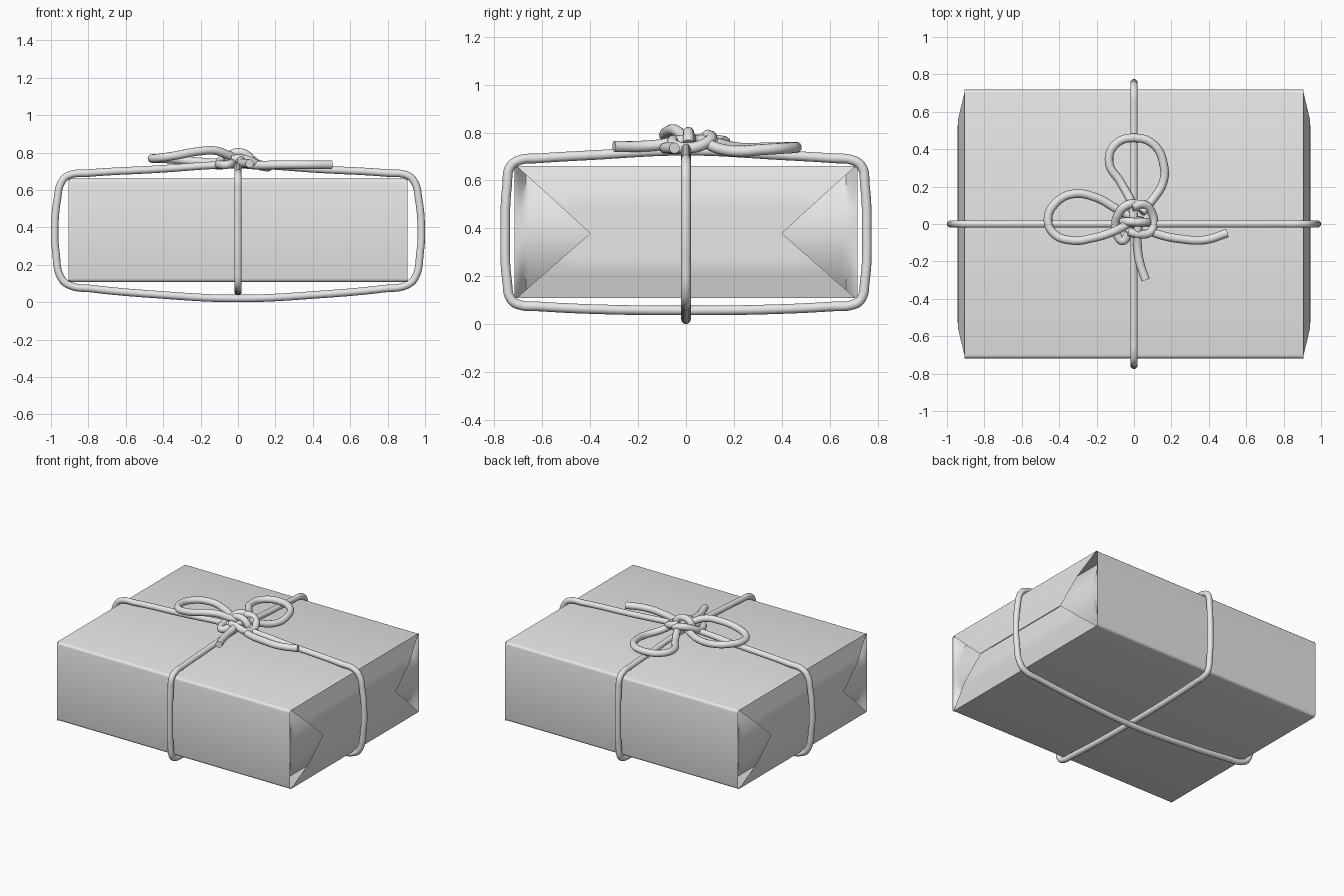
import bpy, bmesh

if "Cube" in bpy.data.objects:
    bpy.data.objects.remove(bpy.data.objects["Cube"])

grey = bpy.data.materials.new("light grey")
grey.diffuse_color = (0.8, 0.8, 0.8, 1)
grey.use_nodes = True
grey.node_tree.nodes["Principled BSDF"].inputs["Base Color"].default_value = grey.diffuse_color

HX, HY, Z0, Z1 = 0.905, 0.718, 0.108, 0.66
ZM = (Z0 + Z1) / 2


def finish(ob, angle=0.6):
    bpy.ops.object.select_all(action='DESELECT')
    ob.select_set(True)
    bpy.context.view_layer.objects.active = ob
    if ob.type == 'CURVE':
        bpy.ops.object.convert(target='MESH')
        ob = bpy.context.object
    ob.data.materials.clear()
    ob.data.materials.append(grey)
    bpy.ops.object.shade_smooth_by_angle(angle=angle)


def from_bmesh(name, bm):
    me = bpy.data.meshes.new(name)
    bm.to_mesh(me)
    bm.free()
    ob = bpy.data.objects.new(name, me)
    bpy.context.collection.objects.link(ob)
    finish(ob)


def sheet(name, fn, nu, nv, side):
    """Surface fn(u, v) with its normals facing the given x side."""
    bm = bmesh.new()
    rows = [[bm.verts.new(fn(i / nu, j / nv)) for j in range(nv + 1)] for i in range(nu + 1)]
    for i in range(nu):
        for j in range(nv):
            bm.faces.new((rows[i][j], rows[i + 1][j], rows[i + 1][j + 1], rows[i][j + 1]))
    bm.normal_update()
    if sum(f.normal.x for f in bm.faces) * side < 0:
        bmesh.ops.reverse_faces(bm, faces=bm.faces[:])
    from_bmesh(name, bm)


def rope(name, pts, radius, cyclic=False):
    cu = bpy.data.curves.new(name, 'CURVE')
    cu.dimensions = '3D'
    cu.bevel_depth = radius
    cu.bevel_resolution = 4
    cu.resolution_u = 8
    cu.use_fill_caps = True
    sp = cu.splines.new('BEZIER')
    sp.bezier_points.add(len(pts) - 1)
    for bp, p in zip(sp.bezier_points, pts):
        bp.co = p
        bp.handle_left_type = bp.handle_right_type = 'AUTO'
    sp.use_cyclic_u = cyclic
    ob = bpy.data.objects.new(name, cu)
    bpy.context.collection.objects.link(ob)
    finish(ob, 0.9)


# Wrapped body: a tube with rounded long edges, open at both ends
bm = bmesh.new()
bmesh.ops.create_cube(bm, size=1)
for v in bm.verts:
    v.co = (v.co.x * 2 * HX, v.co.y * 2 * HY, ZM + v.co.z * (Z1 - Z0))
bm.normal_update()
bmesh.ops.delete(bm, geom=[f for f in bm.faces if abs(f.normal.x) > 0.9], context='FACES_ONLY')
long_edges = [e for e in bm.edges if abs(e.verts[0].co.x - e.verts[1].co.x) > 0.1]
bmesh.ops.bevel(bm, geom=long_edges, offset=0.018, segments=3, profile=0.5, affect='EDGES')
from_bmesh("box_body", bm)

# Folded paper ends
for sx, end in ((1, "right"), (-1, "left")):
    for sz, level in ((1, "upper"), (-1, "lower")):
        def fold(u, v):
            half = 0.708 + (0.40 - 0.708) * v
            z = ZM + sz * ((Z1 - ZM) * (1 - v) - 0.005 * v * sz)
            x = HX + 0.035 * min(1, v / 0.5) + (0.004 * v if sz > 0 else 0)
            return (sx * x, (2 * u - 1) * half, z)
        sheet(f"{level}_flap_{end}", fold, 12, 8, sx)
    for sy, where in ((1, "back"), (-1, "front")):
        def tuck(u, v):
            t = 2 * v - 1
            s = min(1, u / 0.14)
            s = s * s * (3 - 2 * s)
            y = HY - 0.002 - 0.38 * u
            return (sx * (HX - 0.002 - 0.11 * s * t * t), sy * y, ZM + t * (Z1 - ZM - 0.003))
        sheet(f"{where}_tuck_{end}", tuck, 24, 16, sx)

# Two ropes around the parcel, half outlines mirrored
long_half = [(0.45, 0.71), (0.8, 0.69), (0.905, 0.678), (0.942, 0.645), (0.966, 0.55), (0.98, 0.39),
             (0.974, 0.27), (0.943, 0.125), (0.9, 0.09), (0.78, 0.072), (0.45, 0.042)]
short_half = [(0.4, 0.705), (0.62, 0.692), (0.69, 0.686), (0.732, 0.66), (0.747, 0.58), (0.755, 0.385),
              (0.747, 0.18), (0.728, 0.1), (0.69, 0.079), (0.62, 0.074), (0.4, 0.063)]


def ring(half, top, bottom):
    return [(0, top)] + half + [(0, bottom)] + [(-a, z) for a, z in reversed(half)]


rope("long_rope", [(a, 0, z) for a, z in ring(long_half, 0.735, 0.02)], 0.02, True)
rope("short_rope", [(0, a, z) for a, z in ring(short_half, 0.724, 0.057)], 0.02, True)

# Bow loops, loose ends and knot
R = 0.023
rope("back_loop", [(0, 0.0, 0.77), (-0.01, 0.1, 0.76), (-0.07, 0.22, 0.735), (-0.133, 0.33, 0.735),
                   (-0.1, 0.425, 0.738), (0.01, 0.46, 0.738), (0.11, 0.42, 0.735), (0.16, 0.31, 0.728),
                   (0.155, 0.22, 0.722), (0.1, 0.13, 0.735), (0.04, 0.06, 0.77)], R)
rope("left_loop", [(0.0, 0.03, 0.75), (-0.1, 0.085, 0.745), (-0.2, 0.14, 0.75), (-0.33, 0.16, 0.762),
                   (-0.425, 0.105, 0.768), (-0.46, 0.025, 0.768), (-0.43, -0.05, 0.77),
                   (-0.33, -0.088, 0.785), (-0.22, -0.075, 0.805), (-0.12, -0.045, 0.81),
                   (-0.05, -0.01, 0.785), (0.01, 0.03, 0.765)], R)
rope("right_tail", [(0.0, 0.01, 0.745), (0.06, -0.025, 0.735), (0.13, -0.055, 0.733), (0.25, -0.08, 0.735),
                    (0.38, -0.085, 0.735), (0.5, -0.048, 0.735)], R)
rope("front_tail", [(0.03, 0.04, 0.77), (0.02, -0.03, 0.765), (0.018, -0.1, 0.75), (0.03, -0.2, 0.742),
                    (0.062, -0.3, 0.742)], R)
rope("knot_right", [(-0.01, 0.09, 0.79), (0.05, 0.105, 0.775), (0.095, 0.06, 0.745), (0.105, 0.0, 0.735),
                    (0.085, -0.045, 0.745), (0.03, -0.055, 0.765), (-0.03, -0.04, 0.765)], R)
rope("knot_left", [(0.02, 0.11, 0.77), (-0.04, 0.1, 0.785), (-0.085, 0.05, 0.765), (-0.1, 0.0, 0.74),
                   (-0.09, -0.06, 0.735), (-0.06, -0.09, 0.735), (-0.03, -0.05, 0.745)], R)
rope("knot_wrap", [(-0.06, 0.012, 0.755), (-0.035, 0.012, 0.79), (0.01, 0.01, 0.8), (0.05, 0.01, 0.785),
                   (0.075, 0.01, 0.755)], R)
